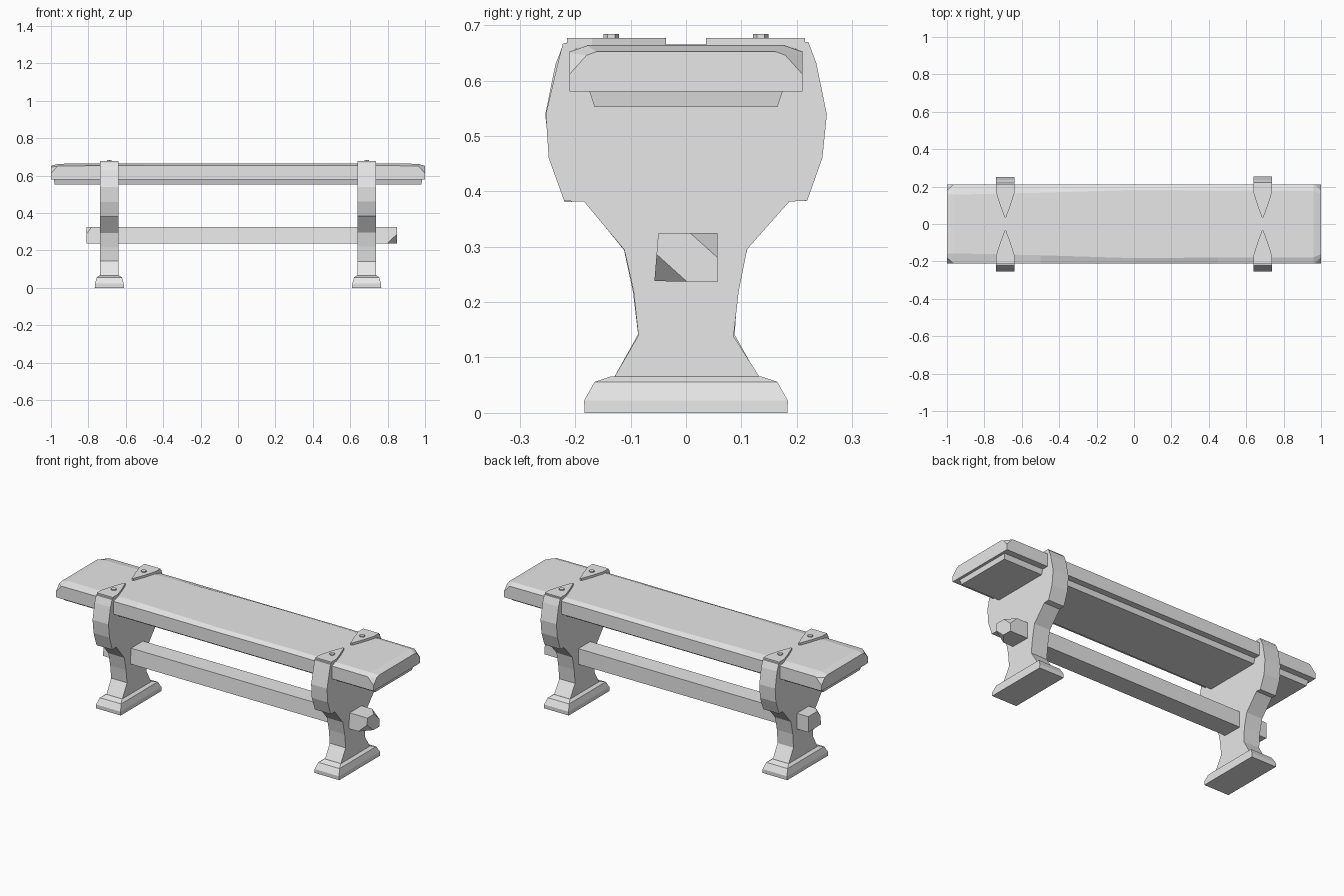
import bpy, bmesh, random
from mathutils import Vector

random.seed(4)
if "Cube" in bpy.data.objects:
    bpy.data.objects.remove(bpy.data.objects["Cube"])

grey = bpy.data.materials.new("plain_grey")
grey.use_nodes = True
COLOUR = (0.8, 0.8, 0.8, 1)
grey.diffuse_color = COLOUR
grey.node_tree.nodes["Principled BSDF"].inputs["Base Color"].default_value = COLOUR


def loft(name, rings, chips=()):
    """Skin matching rings of points, cap both ends, then slice off chipped corners."""
    bm = bmesh.new()
    loops = [[bm.verts.new(p) for p in ring] for ring in rings]
    for a, b in zip(loops, loops[1:]):
        for i in range(len(a)):
            j = (i + 1) % len(a)
            bm.faces.new((a[i], a[j], b[j], b[i]))
    bm.faces.new(loops[0])
    bm.faces.new(loops[-1])
    for point, normal in chips:
        cut = bmesh.ops.bisect_plane(bm, geom=bm.verts[:] + bm.edges[:] + bm.faces[:],
                                     plane_co=point, plane_no=normal, clear_outer=True)
        edges = [e for e in cut["geom_cut"] if isinstance(e, bmesh.types.BMEdge)]
        if len(edges) > 1:
            bmesh.ops.holes_fill(bm, edges=[e for e in bm.edges if e.is_boundary], sides=0)
    bmesh.ops.recalc_face_normals(bm, faces=bm.faces[:])
    mesh = bpy.data.meshes.new(name)
    bm.to_mesh(mesh)
    bm.free()
    mesh.materials.append(grey)
    obj = bpy.data.objects.new(name, mesh)
    bpy.context.collection.objects.link(obj)
    return obj


def rect(cx, hx, hy, z):
    """Horizontal rectangle ring."""
    return [(cx - hx, -hy, z), (cx + hx, -hy, z), (cx + hx, hy, z), (cx - hx, hy, z)]


def jitter(amount):
    return random.uniform(-amount, amount)


# Seat slab: worn edges along its length, dropped at both ends
def seat_ring(x, edge, crown):
    inner = 0.17 + jitter(0.015)
    return [(x, -0.21, 0.58), (x, -0.21, edge), (x, -inner, crown),
            (x, inner, crown), (x, 0.21, edge), (x, 0.21, 0.58)]


stations = [(-1, 0.635, 0.652), (-0.96, 0.652, 0.663)]
stations += [(x, 0.655 + jitter(0.003), 0.665) for x in (-0.5, 0, 0.45)]
stations += [(0.96, 0.652, 0.663), (1, 0.635, 0.652)]
corner_chips = [(Vector((sx * 0.985, sy * 0.195, 0.645)), Vector((sx, sy, 0.9)))
                for sx in (-1, 1) for sy in (-1, 1)]
loft("seat_slab", [seat_ring(*s) for s in stations], corner_chips)

# Thin board under the seat
loft("under_board", [rect(0, 0.98, 0.165, 0.552), rect(0, 0.985, 0.175, 0.582)])

# Stretcher beam with chipped ends
beam = [(-0.057, 0.238), (0.057, 0.236), (0.057, 0.325), (-0.05, 0.325)]
loft("stretcher_beam", [[(x, y, z) for y, z in beam] for x in (-0.81, 0.85)],
     [(Vector((0.84, 0.035, 0.31)), Vector((1, 0.9, 1))),
      (Vector((0.84, -0.035, 0.26)), Vector((1, -0.9, -1))),
      (Vector((-0.8, -0.045, 0.31)), Vector((-1, -1, 0.8)))])

# Half outline of a trestle, from the seat notch down to the foot
half = [(0.2, 0.62), (0.2, 0.672), (0.222, 0.668), (0.234, 0.63), (0.253, 0.54),
        (0.247, 0.46), (0.218, 0.382), (0.185, 0.383), (0.11, 0.295), (0.095, 0.22),
        (0.086, 0.14), (0.13, 0.065), (0.13, 0.04)]

for side, sx in (("left", 1), ("right", -1)):
    cx = sx * 0.688

    # Trestle leg that grips the seat
    outline = half + [(-y, z) for y, z in reversed(half)]
    outline = [(y + jitter(0.002), z + jitter(0.002)) for y, z in outline]
    loft(side + "_trestle", [[(cx + dx, y, z) for y, z in outline] for dx in (-0.05, 0.05)])

    # Foot block, tapered upward
    foot_steps = [(0.078, 0.183, 0), (0.077, 0.184, 0.022),
                  (0.067, 0.165, 0.056), (0.052, 0.135, 0.066)]
    loft(side + "_foot", [rect(cx, *s) for s in foot_steps])

    for end, sy in (("back", 1), ("front", -1)):
        # Pointed clasp lying on the seat
        tip = [(0.05, 0.215), (0.05, 0.17), (0.028, 0.1), (0.004, 0.036)]
        shape = tip + [(-x, y) for x, y in reversed(tip)]
        loft(f"{side}_{end}_clasp",
             [[(cx + x, sy * y, z) for x, y in shape] for z in (0.655, 0.677)])

        # Nail head
        bpy.ops.mesh.primitive_cylinder_add(vertices=6, radius=0.014, depth=0.014,
                                            location=(cx, sy * 0.135, 0.677))
        nail = bpy.context.object
        nail.name = f"{side}_{end}_nail"
        nail.data.materials.append(grey)
